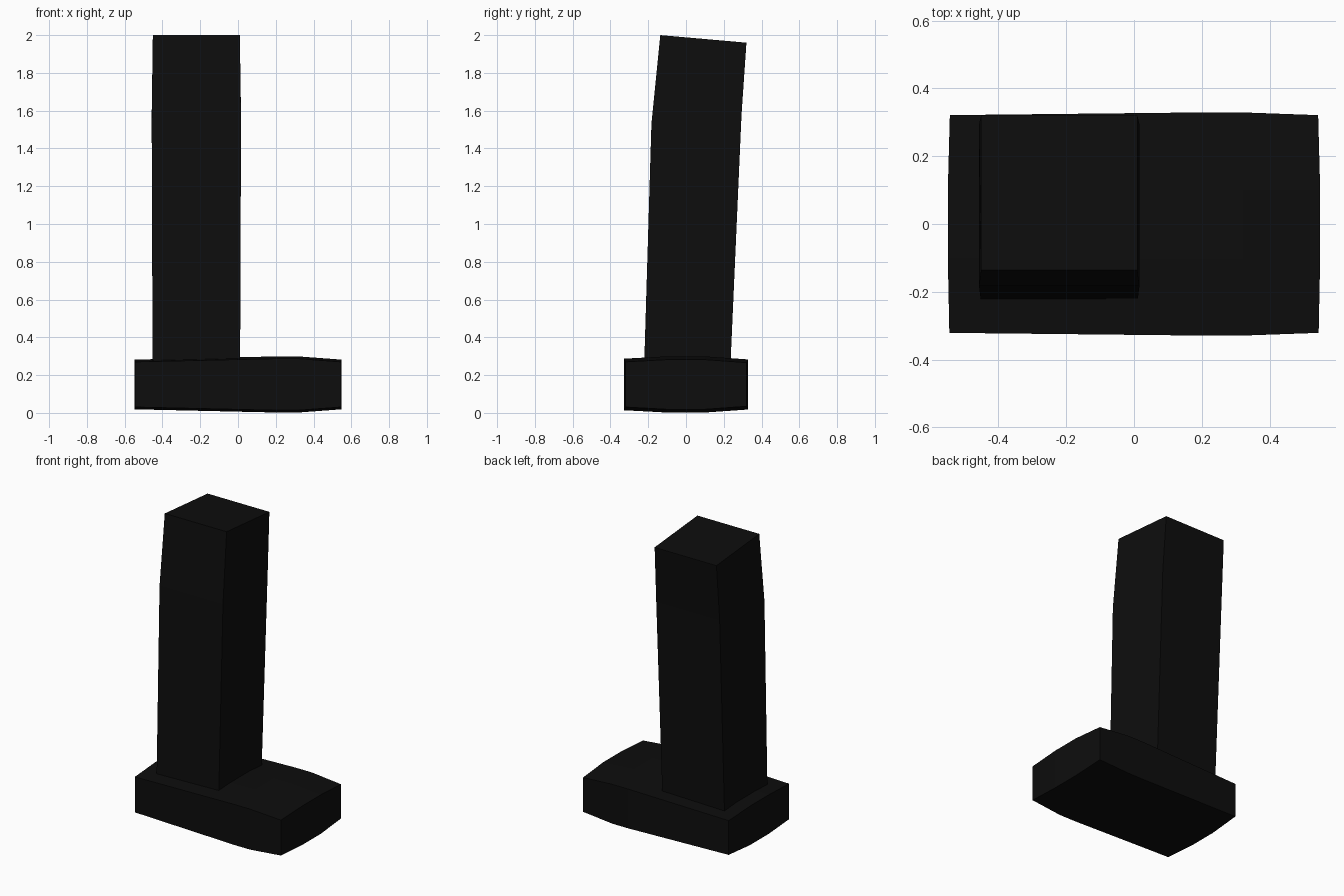
import bpy, bmesh

if "Cube" in bpy.data.objects:
    bpy.data.objects.remove(bpy.data.objects["Cube"])

black = bpy.data.materials.new("black")
black.diffuse_color = (0.004, 0.004, 0.004, 1)
black.use_nodes = True
black.node_tree.nodes["Principled BSDF"].inputs["Base Color"].default_value = black.diffuse_color


def loft(name, rings):
    """Skin equal-length rings and close both ends with quad strips."""
    bm = bmesh.new()
    rows = [[bm.verts.new(p) for p in r] for r in rings]
    n = len(rows[0])
    for a, b in zip(rows, rows[1:]):
        for i in range(n):
            j = (i + 1) % n
            bm.faces.new((a[i], a[j], b[j], b[i]))
    for r in (rows[0], rows[-1]):
        for i in range(n // 2 - 1):
            bm.faces.new((r[i], r[i + 1], r[n - 2 - i], r[n - 1 - i]))
    bmesh.ops.recalc_face_normals(bm, faces=bm.faces)
    mesh = bpy.data.meshes.new(name)
    bm.to_mesh(mesh)
    bm.free()
    mesh.materials.append(black)
    obj = bpy.data.objects.new(name, mesh)
    bpy.context.collection.objects.link(obj)
    return obj


# Base slab: slightly pillowed block, (position, bulge) along x and y
x_stations = [(-0.543, 0.0), (0.2, 1.0), (0.32, 1.0), (0.543, 0.0)]
y_stations = [(-0.321, 0.25), (-0.1, 1.0), (0.1, 1.0), (0.321, 0.0)]
rings = []
for x, bx in x_stations:
    top, bottom = [], []
    for y, by in y_stations:
        side = -1 if x < 0 else 1
        px = x + side * 0.006 * by * (1 - bx)
        py = y * (1 + 0.025 * bx)
        swell = 0.017 * bx + 0.016 * by
        top.append((px, py, 0.266 + swell))
        bottom.append((px, py, 0.035 - swell))
    rings.append(top + bottom[::-1])
loft("base_slab", rings)

# Leaning post: (front y, front z, back y, back z, left x, right x)
sections = [
    (-0.223, 0.20, 0.233, 0.20, -0.452, 0.011),
    (-0.183, 1.53, 0.294, 1.58, -0.457, 0.016),
    (-0.136, 2.00, 0.320, 1.96, -0.451, 0.010),
]
loft("leaning_post", [
    [(l, fy, fz), (r, fy, fz), (r, by, bz), (l, by, bz)]
    for fy, fz, by, bz, l, r in sections
])
